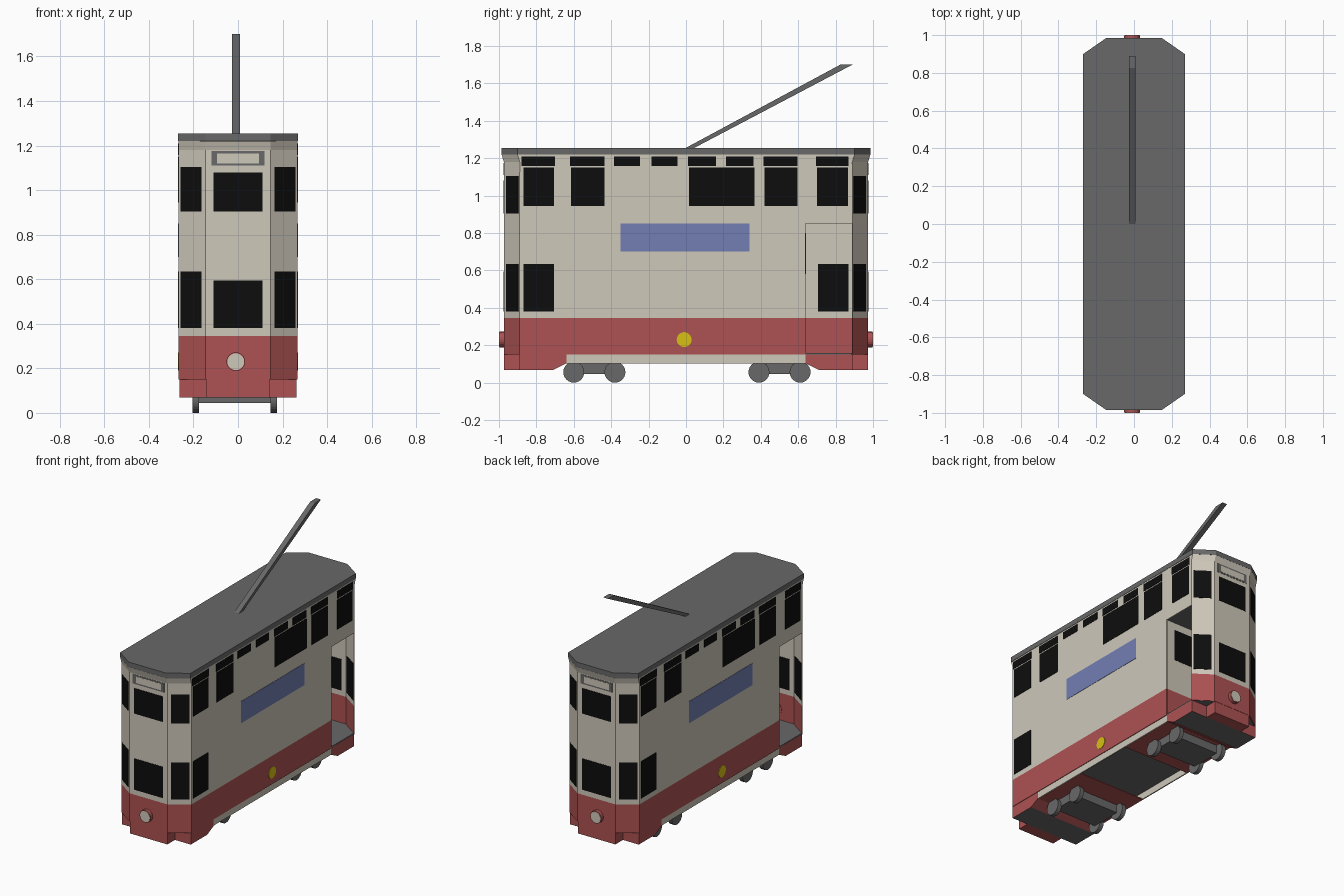
import bpy, bmesh, math
from mathutils import Vector

if "Cube" in bpy.data.objects:
    bpy.data.objects.remove(bpy.data.objects["Cube"])


def material(name, rgb):
    m = bpy.data.materials.new(name)
    m.diffuse_color = (*rgb, 1)
    m.use_nodes = True
    m.node_tree.nodes["Principled BSDF"].inputs["Base Color"].default_value = m.diffuse_color
    return m


CREAM = material("cream", (0.62, 0.58, 0.49))
RED = material("red", (0.42, 0.085, 0.085))
GREY = material("grey", (0.14, 0.14, 0.14))
BLACK = material("black", (0.004, 0.004, 0.004))
BLUE = material("blue", (0.17, 0.21, 0.45))
YELLOW = material("yellow", (0.68, 0.53, 0.006))


def finish(name, bm, *mats):
    bmesh.ops.recalc_face_normals(bm, faces=bm.faces)
    me = bpy.data.meshes.new(name)
    bm.to_mesh(me)
    bm.free()
    for m in mats:
        me.materials.append(m)
    ob = bpy.data.objects.new(name, me)
    bpy.context.collection.objects.link(ob)
    return ob


def prism(name, pts, offset, *mats):
    """Extrude a flat 3D polygon along an offset vector."""
    bm = bmesh.new()
    f = bm.faces.new([bm.verts.new(p) for p in pts])
    ext = bmesh.ops.extrude_face_region(bm, geom=[f])["geom"]
    bmesh.ops.translate(bm, vec=offset, verts=[v for v in ext if isinstance(v, bmesh.types.BMVert)])
    return finish(name, bm, *mats)


def box(name, x, y, z, mat):
    base = [(x[0], y[0], z[0]), (x[1], y[0], z[0]), (x[1], y[1], z[0]), (x[0], y[1], z[0])]
    return prism(name, base, (0, 0, z[1] - z[0]), mat)


def plate(name, p, q, z, mat, t=0.008):
    """Thin upright plate between plan points p and q, centred on the wall."""
    p, q = Vector((*p, 0)), Vector((*q, 0))
    n = (q - p).cross(Vector((0, 0, 1))).normalized() * t / 2
    base = [v + Vector((0, 0, z[0])) for v in (p + n, q + n, q - n, p - n)]
    return prism(name, base, (0, 0, z[1] - z[0]), mat)


def disc(name, centre, axis, r, depth, mat, sides=20):
    bm = bmesh.new()
    bmesh.ops.create_cone(bm, cap_ends=True, segments=sides, radius1=r, radius2=r, depth=depth)
    ob = finish(name, bm, mat)
    ob.location = centre
    ob.rotation_euler = (0, math.pi / 2, 0) if axis == "x" else (math.pi / 2, 0, 0)
    return ob


W, END, SHOULDER, NOSE = 0.265, 0.972, 0.888, 0.145
half = [(-NOSE, -END), (NOSE, -END), (W, -SHOULDER), (W, 0.64), (W, SHOULDER)]
outline = half + [(-x, -y) for x, y in half]
DOOR_EDGES = (3, 8)

# Body shell: red below, cream above, flared at the ends, doorway left open
levels = [0.15, 0.345, 0.85, 1.18, 1.22]
bm = bmesh.new()
rings = []
for z in levels:
    flare = 0.012 if z > 1.2 else 0
    rings.append([bm.verts.new((x, y + (math.copysign(flare, y) if abs(y) > 0.7 else 0), z))
                  for x, y in outline])
n = len(outline)
for k in range(len(levels) - 1):
    for i in range(n):
        if i in DOOR_EDGES and k < 2 or i == 4 or i == 9:
            if not (i in (4, 9)):
                continue
        if outline[i] == outline[(i + 1) % n]:
            continue
        j = (i + 1) % n
        f = bm.faces.new((rings[k][i], rings[k][j], rings[k + 1][j], rings[k + 1][i]))
        f.material_index = 1 if k == 0 else 0
shell = finish("body_shell", bm, CREAM, RED)
mod = shell.modifiers.new("thickness", "SOLIDIFY")
mod.thickness, mod.offset = 0.004, 0

# Roof, upper deck and floor
rh = [(-0.145, -0.986), (0.145, -0.986), (0.269, -0.90)]
roof_plan = rh + [(0.269, 0.90), (0.145, 0.986), (-0.145, 0.986), (-0.269, 0.90), (-0.269, -0.90)]
prism("roof", [(x, y, 1.22) for x, y in roof_plan], (0, 0, 0.035), GREY)
inner = [(x * 0.99, y * 0.997) for x, y in outline]
prism("upper_deck", [(x, y, 0.852) for x, y in inner], (0, 0, 0.01), GREY)
prism("floor", [(x, y, 0.15) for x, y in inner], (0, 0, 0.008), GREY)

for s in (1, -1):
    side = "right" if s > 0 else "left"
    end = "front" if s > 0 else "back"

    def side_plate(name, y, z, mat=BLACK):
        plate(f"{side}_{name}", (s * W, s * y[0]), (s * W, s * y[1]), z, mat)

    # Side windows and the small vents above them
    for y in [(-0.87, -0.705), (-0.615, -0.435), (0.015, 0.365), (0.42, 0.595), (0.70, 0.865)]:
        side_plate("upper_window", y, (0.945, 1.15))
    for y in [(-0.88, -0.70), (-0.62, -0.435), (-0.385, -0.245), (-0.185, -0.045),
              (0.01, 0.16), (0.215, 0.36), (0.415, 0.595), (0.695, 0.87)]:
        side_plate("vent", y, (1.158, 1.21))
    side_plate("lower_window", (-0.87, -0.705), (0.38, 0.635))
    side_plate("blue_panel", (-0.35, 0.34), (0.70, 0.85), BLUE)
    disc(f"{side}_yellow_badge", (s * W, -0.01, 0.23), "x", 0.04, 0.009, YELLOW)

    # End windows
    for z in [(0.38, 0.595), (0.905, 1.08)]:
        plate(f"{end}_window", (-0.11, -s * END), (0.11, -s * END), z, BLACK)
    a, b = Vector((NOSE, -END)), Vector((W, -SHOULDER))
    for mx in (1, -1):
        for z in [(0.38, 0.635), (0.905, 1.105)]:
            p, q = a.lerp(b, 0.14), a.lerp(b, 0.92)
            plate(f"{end}_corner_window", (mx * p.x, s * p.y), (mx * q.x, s * q.y), z, BLACK)

    # Route sign without lettering
    plate(f"{end}_sign_frame", (-0.12, -s * END), (0.12, -s * END), (1.11, 1.175), GREY, 0.007)
    plate(f"{end}_sign_face", (-0.095, -s * END), (0.095, -s * END), (1.12, 1.165), CREAM, 0.0095)

    # Headlight
    disc(f"{end}_headlight", (-0.01, -s * 0.983, 0.23), "y", 0.042, 0.03, RED)
    disc(f"{end}_headlight_lens", (-0.01, -s * 0.9985, 0.23), "y", 0.038, 0.003, CREAM)

    # Lower end: sloped platform with grey underside, and nose fender
    prof = [(0.89, 0.068), (0.71, 0.068), (0.64, 0.103), (0.64, 0.15), (0.89, 0.15)]
    step = prism(f"{end}_platform", [(-0.263, -s * y, z) for y, z in prof], (0.526, 0, 0), RED, GREY)
    for f in step.data.polygons:
        f.material_index = 1 if f.normal.z < -0.95 else 0
    box(f"{end}_fender", (-0.142, 0.142), sorted((-s * 0.888, -s * END)), (0.068, 0.152), RED)

    # Cream sill and red underplate
    box(f"{side}_sill", sorted((s * 0.254, s * 0.262)), (-0.64, 0.64), (0.103, 0.152), CREAM)
    box(f"{end}_underplate", (-0.256, 0.256), sorted((-s * 0.22, -s * 0.64)), (0.102, 0.108), RED)

    # Bulkhead beside the doorway
    ys = s * 0.638
    plate(f"{side}_bulkhead", (-0.26, ys), (0.26, ys), (0.345, 0.852), CREAM, 0.004)
    plate(f"{side}_bulkhead_base", (-0.26, ys), (0.26, ys), (0.152, 0.345), RED, 0.004)
    plate(f"{side}_bulkhead_window", (-0.2, ys), (0.2, ys), (0.58, 0.8), BLACK)

    # Bogie: frame and four wheels
    yb = 0.50 if s < 0 else -0.49
    box(f"{end}_bogie_frame", (-0.18, 0.15), (yb - 0.11, yb + 0.11), (0.045, 0.103), GREY)
    for dy in (-0.11, 0.11):
        for x in (-0.19, 0.16):
            disc(f"{end}_wheel", (x, yb + dy, 0.056), "x", 0.056, 0.03, GREY, 24)

# Trolley pole
prism("trolley_pole", [(-0.027, y, z) for y, z in
                       [(-0.01, 1.25), (0.035, 1.25), (0.89, 1.7), (0.825, 1.7)]], (0.036, 0, 0), GREY)
